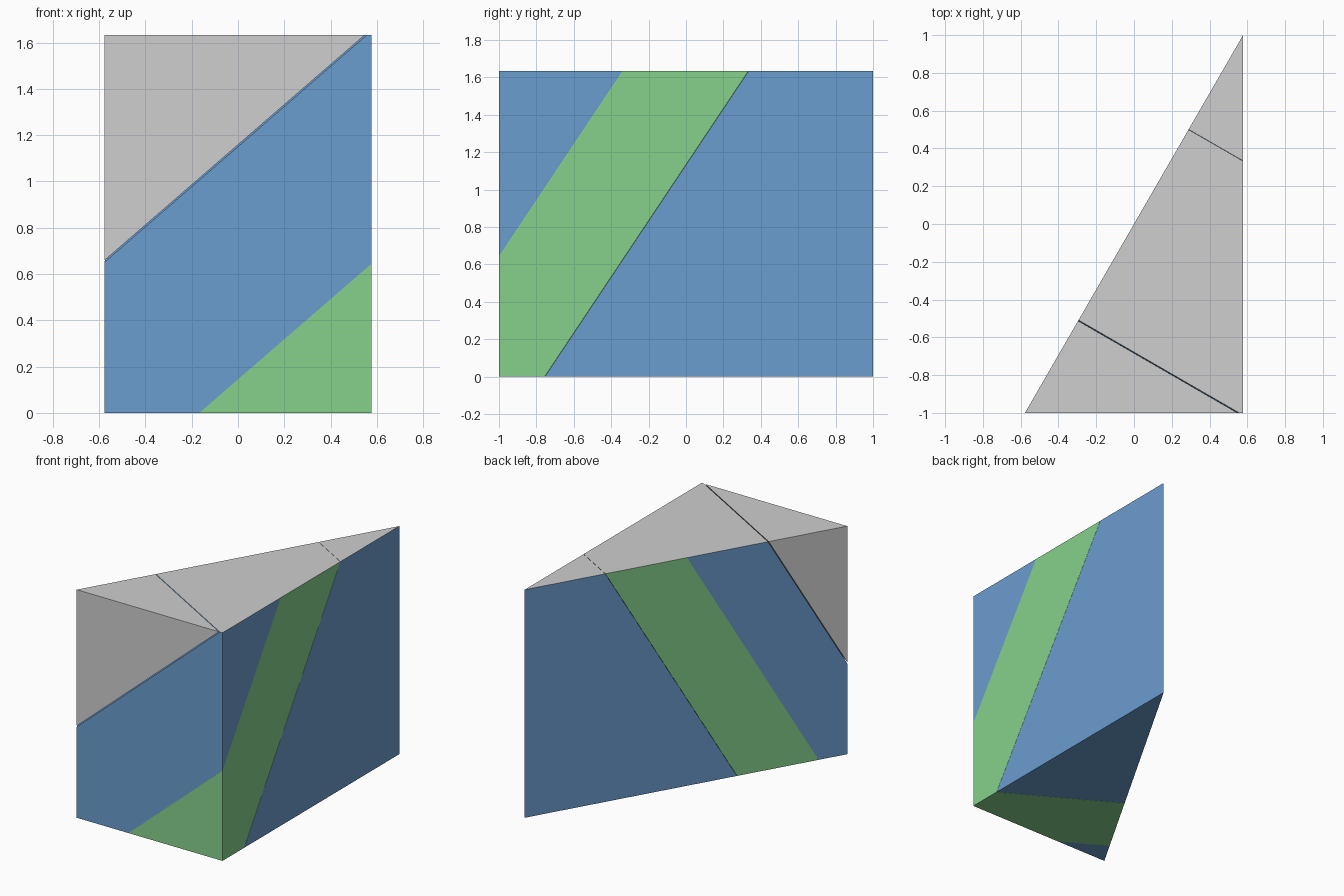
import bpy, bmesh, math
from mathutils import Vector

if "Cube" in bpy.data.objects:
    bpy.data.objects.remove(bpy.data.objects["Cube"])

H = 1.633                      # block height
X = 1 / math.sqrt(3)           # half width of the 30-60-90 triangle
R3 = math.sqrt(3)
NORMAL = Vector((-R3 * 0.5, -R3 * R3 / 2, 1)).normalized()   # tilt of every cut


def linear(v):
    return ((v + 0.055) / 1.055) ** 2.4


def material(name, rgb):
    m = bpy.data.materials.new(name)
    m.diffuse_color = (*[linear(c) for c in rgb], 1)
    m.use_nodes = True
    m.node_tree.nodes["Principled BSDF"].inputs["Base Color"].default_value = m.diffuse_color
    return m


GREY = material("light grey", (0.81, 0.81, 0.81))
BLUE = material("blue", (0.42, 0.615, 0.81))
GREEN = material("green", (0.525, 0.82, 0.55))


def level(p):
    """Height at which the cut plane through p crosses the centre axis."""
    return p.z - R3 * (0.5 * p.x + R3 / 2 * p.y)


def cut(bm, c, side=0):
    """Slice along a tilted plane; side +1 / -1 removes that side and caps it."""
    geom = bm.verts[:] + bm.edges[:] + bm.faces[:]
    res = bmesh.ops.bisect_plane(bm, geom=geom, dist=1e-6,
                                 plane_co=(0, 0, c), plane_no=NORMAL,
                                 clear_outer=side > 0, clear_inner=side < 0)
    if side:
        edges = [e for e in res["geom_cut"] if isinstance(e, bmesh.types.BMEdge)]
        bmesh.ops.contextual_create(bm, geom=edges)


def slice_of_prism(name, low, high, side_colour, stripe_top=None):
    """Piece of the triangular prism between two tilted cuts."""
    bm = bmesh.new()
    base = bm.faces.new([bm.verts.new(p) for p in
                         ((-X, -1, 0), (X, -1, 0), (X, 1, 0))])
    ext = bmesh.ops.extrude_face_region(bm, geom=[base], use_keep_orig=True)
    top = [v for v in ext["geom"] if isinstance(v, bmesh.types.BMVert)]
    bmesh.ops.translate(bm, verts=top, vec=(0, 0, H))
    if low is not None:
        cut(bm, low, -1)
    if high is not None:
        cut(bm, high, 1)
    if stripe_top is not None:
        cut(bm, stripe_top)
    bmesh.ops.recalc_face_normals(bm, faces=bm.faces[:])
    # grey top, coloured sides, green stripe below the stripe line
    for f in bm.faces:
        centre = f.calc_center_median()
        if f.normal.z > 0.9:
            f.material_index = 0
        elif stripe_top is not None and level(centre) < stripe_top:
            f.material_index = 2
        else:
            f.material_index = 1
    mesh = bpy.data.meshes.new(name)
    bm.to_mesh(mesh)
    bm.free()
    for m in (GREY, side_colour, GREEN):
        mesh.materials.append(m)
    obj = bpy.data.objects.new(name, mesh)
    bpy.context.collection.objects.link(obj)
    return obj


# back wedge, striped middle slab, grey corner (narrow seams between them)
slice_of_prism("back_wedge", None, 0.631, BLUE)
slice_of_prism("striped_middle_slab", 0.634, 2.650, BLUE, stripe_top=1.645)
slice_of_prism("grey_corner", 2.659, None, GREY)
